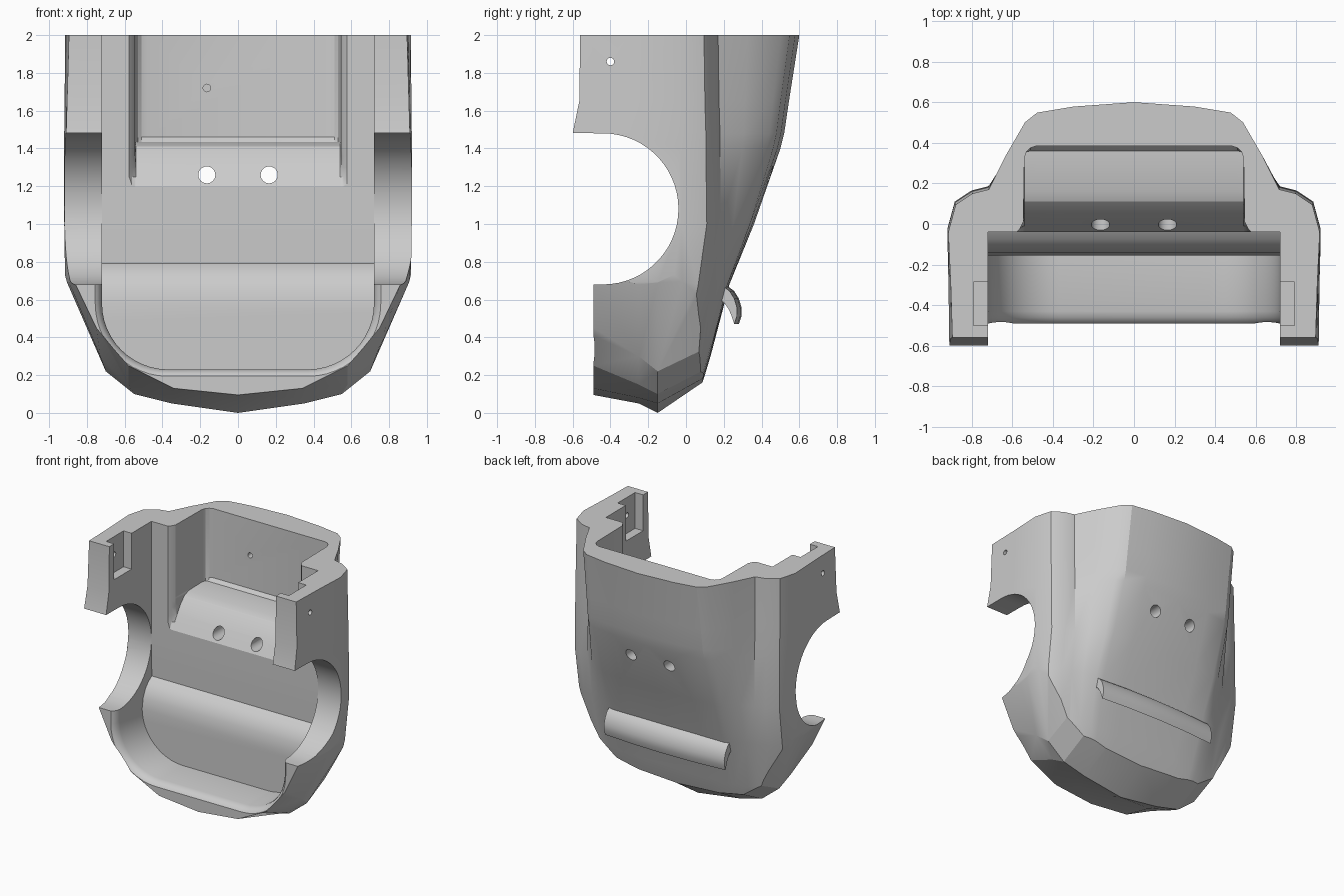
import bpy, bmesh, math

if "Cube" in bpy.data.objects:
    bpy.data.objects.remove(bpy.data.objects["Cube"])


def loft(name, rings):
    """Closed solid through matching rings of 3D points."""
    bm = bmesh.new()
    vs = [[bm.verts.new(p) for p in r] for r in rings]
    n = len(rings[0])
    for a, b in zip(vs, vs[1:]):
        for i in range(n):
            j = (i + 1) % n
            bm.faces.new((a[i], a[j], b[j], b[i]))
    bm.faces.new(vs[0])
    bm.faces.new(vs[-1][::-1])
    bmesh.ops.recalc_face_normals(bm, faces=bm.faces)
    me = bpy.data.meshes.new(name)
    bm.to_mesh(me)
    bm.free()
    ob = bpy.data.objects.new(name, me)
    bpy.context.collection.objects.link(ob)
    return ob


def mirrored(half):
    """Full outline from a half outline of (x, v) points."""
    return half + [(-x, v) for x, v in reversed(half) if x > 1e-6]


def extrude_x(name, prof, x0, x1):
    return loft(name, [[(x, y, z) for y, z in prof] for x in (x0, x1)])


def box(name, x, y, z):
    return extrude_x(name, [(y[0], z[0]), (y[1], z[0]), (y[1], z[1]), (y[0], z[1])], *x)


def circle(cu, cv, r, n=24):
    return [(cu + r * math.cos(2 * math.pi * i / n),
             cv + r * math.sin(2 * math.pi * i / n)) for i in range(n)]


def hole_y(name, x, z, r, y0, y1):
    return loft(name, [[(u, y, v) for u, v in circle(x, z, r)] for y in (y0, y1)])


def boolean(target, tool, op):
    m = target.modifiers.new(op, 'BOOLEAN')
    m.object, m.operation, m.solver = tool, op, 'EXACT'
    bpy.context.view_layer.objects.active = target
    bpy.ops.object.modifier_apply(modifier=m.name)
    bpy.data.objects.remove(tool, do_unlink=True)


def smooth(ob, angle):
    bpy.ops.object.select_all(action='DESELECT')
    ob.select_set(True)
    bpy.context.view_layer.objects.active = ob
    bpy.ops.object.shade_smooth_by_angle(angle=math.radians(angle))


# Outer shell: horizontal sections (z, back y, crease y, side x, front x, front y)
levels = [(2.0, .60, .17, .915, .895, -.56), (1.65, .545, .175, .918, .905, -.565),
          (1.48, .52, .18, .92, .91, -.60), (1.4, .50, .18, .92, .91, -.60),
          (1.0, .36, .185, .92, .92, -.60), (.68, .23, .14, .915, .87, -.60),
          (.3, .13, .07, .86, .82, -.60), (.2, .10, .04, .84, .80, -.60),
          (-.1, .0, -.05, .82, .78, -.60)]


def section(z, yb, yc, xs, xf, yf):
    d, k = yb - yc, xs / .92
    half = [(x * k, yb - d * t) for x, t in
            ((0, 0), (.3, .05), (.48, .12), (.54, .23), (.64, .63), (.72, 1))]
    half += [(.8 * k, yc - .02), (xs * .96, yc - .075), (xs, yc - .21),
             (xs * .4 + xf * .6, -.3), (xf, yf)]
    return [(x, y, z) for x, y in mirrored(half)]


shell = loft("shell", [section(*lv) for lv in levels])

# Rounded underside: front-view outlines along y
rim = [(0, .095), (.34, .13), (.58, .25), (.75, .45), (.86, .68)]
keel = [(0, 0), (.35, .05), (.55, .10), (.70, .22), (.905, .69)]
heel = [(0, .17), (.35, .19), (.55, .23), (.70, .34), (.90, .70)]
mid = [(0, .05), (.35, .08), (.58, .15), (.73, .30), (.89, .68)]
outlines = [(-.8, rim), (-.49, rim), (-.25, mid), (-.15, keel), (.1, heel), (.8, heel)]
underside = loft("underside", [
    [(x, y, z) for x, z in mirrored(half + [(1.0, 1.0), (1.0, 2.3)])]
    for y, half in outlines])
boolean(shell, underside, 'INTERSECT')

# Main inner channel, ending in a rounded step
channel = [(-1, 2.2), (-.04, 2.2), (-.04, 1.0), (-.035, .79), (-.075, .765),
           (-.115, .72), (-.142, .66), (-.155, .58), (-1, .58)]
cutters = [extrude_x("channel", channel, -.72, .72)]

# Lower cup cavity, flared at the rim


def cup(y, o):
    r, pts = .35 + o, [(0, .23 - o)]
    for i in range(13):
        a = math.pi / 2 * i / 12
        pts.append((.37 + r * math.sin(a), .58 - r * math.cos(a)))
    return [(x, y, z) for x, z in mirrored(pts + [(.72 + o, .9)])]


cutters.append(loft("cup", [cup(-.155, 0), cup(-.43, 0), cup(-.46, .008),
                            cup(-.48, .022), cup(-.50, .05)]))

# Rear pocket with rounded corners and a curved floor
pocket = [(-.1, 2.2), (.385, 2.2), (.385, 1.46), (.36, 1.435), (.16, 1.43), (.11, 1.41),
          (.06, 1.36), (.02, 1.30), (-.01, 1.25), (-.045, 1.19), (-.1, 1.19)]
caps = [(.585, -.05), (.56, -.02), (.545, .01), (.54, .325), (.53, .355),
        (.51, .375), (.48, .385)]
stations = [(-x, c) for x, c in caps] + caps[::-1]
cutters.append(loft("pocket", [[(x, min(y, c), z) for y, z in pocket] for x, c in stations]))

# Round side openings, open to the front
arc = [(-.44 + .4 * math.cos(math.radians(a)), 1.08 + .4 * math.sin(math.radians(a)))
       for a in range(-90, 91, 6)]
cutters.append(extrude_x("side_opening", arc + [(-1, 1.485), (-1, .68)], -1.2, 1.2))
cutters.append(box("front_trim", (-1.2, 1.2), (-1, -.49), (-1, 1.08)))

# Arm slots, pin holes and bolt holes
for s in (-1, 1):
    cutters.append(box("arm_slot", (s * .6, s * .79), (-.5, -.285), (1.72, 2.2)))
    cutters.append(extrude_x("pin_hole", circle(-.4, 1.86, .02, 16), s * .6, s * 1.2))
    cutters.append(hole_y("bolt_hole", s * .165, 1.26, .045, -.3, .9))
cutters.append(hole_y("blind_hole", -.165, 1.72, .02, .3, .44))

for c in cutters:
    boolean(shell, c, 'DIFFERENCE')
smooth(shell, 22)

# Drooping lip across the back
lip = [(.12, .58), (.19, .66), (.225, .668), (.255, .645), (.28, .605), (.295, .555),
       (.293, .51), (.28, .47), (.265, .515), (.25, .55), (.225, .585), (.19, .60)]
back_lip = loft("back_lip", [[(x, y - .09 * x * x, z) for y, z in lip]
                             for x in (-.52, -.26, 0, .26, .52)])
smooth(back_lip, 35)
